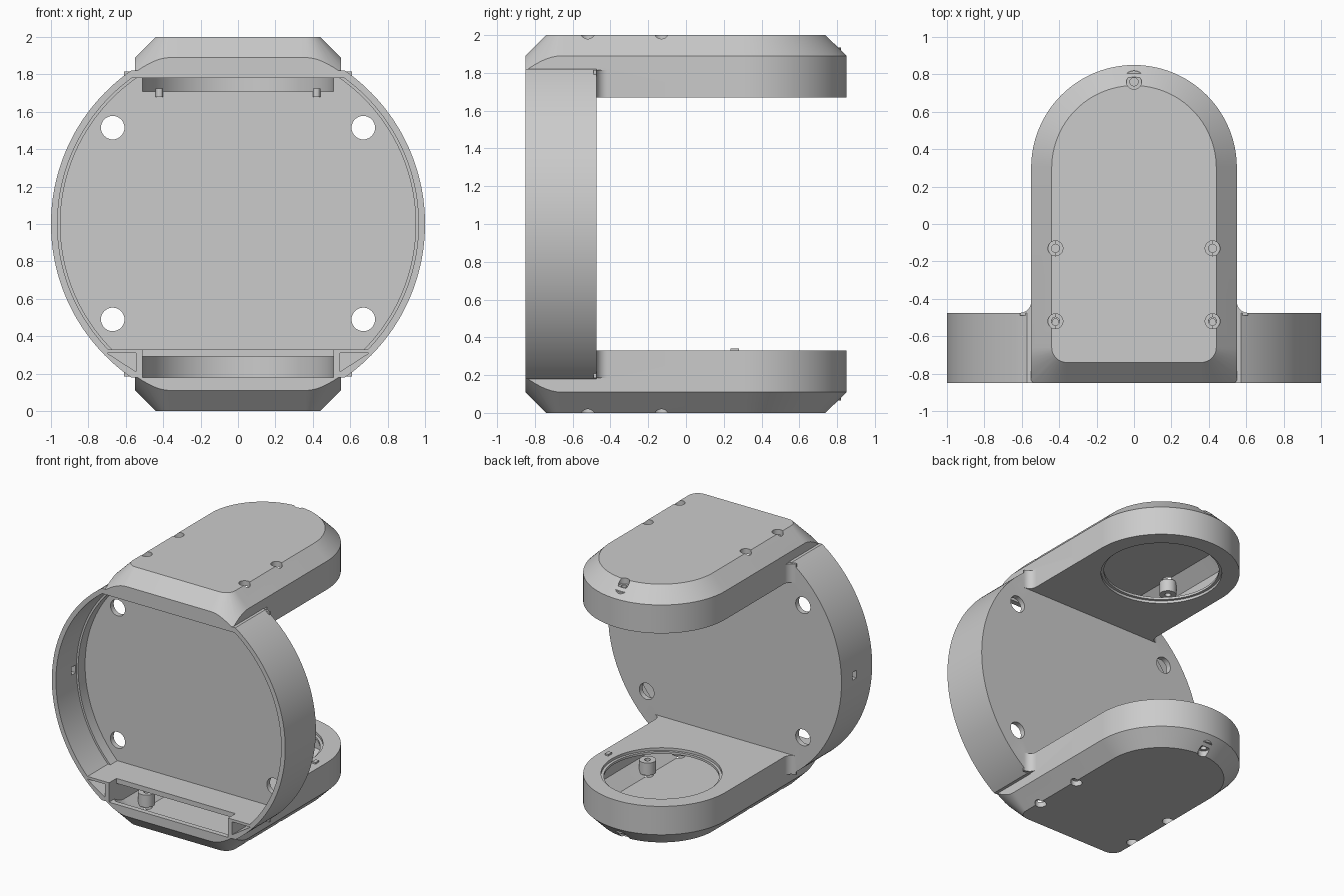
import bpy, bmesh, math
from mathutils import Matrix

cube = bpy.data.objects.get("Cube")
if cube:
    bpy.data.objects.remove(cube, do_unlink=True)

grey = bpy.data.materials.new("light_grey")
grey.use_nodes = True
grey.diffuse_color = (0.6, 0.6, 0.6, 1)
grey.node_tree.nodes["Principled BSDF"].inputs["Base Color"].default_value = (0.6, 0.6, 0.6, 1)


def make(name, bm):
    bmesh.ops.recalc_face_normals(bm, faces=bm.faces)
    me = bpy.data.meshes.new(name)
    bm.to_mesh(me)
    bm.free()
    me.materials.append(grey)
    ob = bpy.data.objects.new(name, me)
    bpy.context.collection.objects.link(ob)
    return ob


def loft(name, loops):
    """Closed solid through matching loops of points."""
    bm = bmesh.new()
    rows = [[bm.verts.new(p) for p in lp] for lp in loops]
    n = len(rows[0])
    for a, b in zip(rows, rows[1:]):
        for i in range(n):
            j = (i + 1) % n
            bm.faces.new((a[i], a[j], b[j], b[i]))
    bm.faces.new(rows[0])
    bm.faces.new(rows[-1])
    return make(name, bm)


def prism_y(name, pts, y0, y1):
    return loft(name, [[(x, y, z) for x, z in pts] for y in (y0, y1)])


def prism_z(name, pts, z0, z1):
    return loft(name, [[(x, y, z) for x, y in pts] for z in (z0, z1)])


def box(name, x0, x1, y0, y1, z0, z1):
    return prism_z(name, [(x0, y0), (x1, y0), (x1, y1), (x0, y1)], z0, z1)


def circle(cx, cy, r, n=32):
    return [(cx + r * math.cos(2 * math.pi * i / n), cy + r * math.sin(2 * math.pi * i / n))
            for i in range(n)]


def clipped_circle(r, z0, z1, n=128):
    """Circle about (0, 1) with flat bottom and top."""
    pts = []
    a0, a1 = math.asin(z0 - 1) / 1 if r == 1 else math.asin((z0 - 1) / r), math.asin((z1 - 1) / r)
    for i in range(n // 2):
        a = a0 + (a1 - a0) * i / (n // 2 - 1)
        pts.append((r * math.cos(a), 1 + r * math.sin(a)))
    return pts + [(-x, z) for x, z in reversed(pts)]


def arm(name, w, yf, r, c, z_base, z_edge, z_top, upper):
    """Round-ended slab with square front corners and a chamfer that rounds them."""
    low, mid, top = [], [], []

    def add(cx, cy, a, d, rad):
        ca, sa = math.cos(a), math.sin(a)
        x, y = cx + ca * d, cy + sa * d
        low.append((x, y, z_base))
        mid.append((x, y, z_edge - (d - rad)))
        top.append((cx + ca * (rad - c), cy + sa * (rad - c), z_top))

    def corner(cx, start):
        for i in range(13):
            a = math.radians(start + 90 * i / 12)
            add(cx, yf + r, a, r / max(abs(math.cos(a)), abs(math.sin(a))), r)

    corner(w - r, -90)
    for i in range(49):
        add(0, 0.3, math.pi * i / 48, w, w)
    corner(r - w, 180)
    loops = [low, mid, top]
    if not upper:
        loops = [[(x, y, 2 - z) for x, y, z in lp] for lp in loops]
    return loft(name, loops)


def boolean(target, tool, op):
    m = target.modifiers.new("cut", 'BOOLEAN')
    m.operation, m.solver, m.object = op, 'EXACT', tool
    bpy.context.view_layer.objects.active = target
    bpy.ops.object.modifier_apply(modifier=m.name)
    bpy.data.objects.remove(tool, do_unlink=True)


def cut(tool):
    boolean(body, tool, 'DIFFERENCE')


def fuse(tool):
    boolean(body, tool, 'UNION')


def span(z0, z1, upper):
    return (z0, z1) if upper else (2 - z1, 2 - z0)


# round housing with the two arms
body = prism_y("round_housing_with_arms", clipped_circle(1, 0.18, 1.82), -0.85, -0.475)
for up in (True, False):
    fuse(arm("arm", 0.55, -0.85, 0.19, 0.11, 1.67, 1.89, 2.0, up))

# concave fillets where the arms meet the housing
for up in (True, False):
    for s in (-1, 1):
        pts = [(0.53, -0.49), (0.61, -0.49)]
        pts += [(0.61 - 0.06 * math.sin(a), -0.415 - 0.06 * math.cos(a))
                for a in [math.pi / 2 * i / 8 for i in range(9)]]
        pts.append((0.53, -0.415))
        fuse(prism_z("fillet", [(s * x, y) for x, y in pts], *span(1.67, 1.815, up)))

# stepped front recess
cut(prism_y("recess", clipped_circle(0.965, 0.33, 1.78), -0.9, -0.60))
cut(prism_y("recess_step", clipped_circle(0.95, 0.33, 1.78), -0.7, -0.515))

# arm cavities and round openings on the inner faces
for up in (True, False):
    cut(arm("cavity", 0.51, -0.81, 0.15, 0.095, 1.708, 1.865, 1.96, up))
    cut(prism_z("opening", circle(0, 0.3, 0.405, 64), *span(1.6, 1.75, up)))
    cut(prism_z("opening_lip", circle(0, 0.3, 0.425, 64), *span(1.6, 1.69, up)))

# front slot, corner pockets and mounting holes
cut(box("front_slot", -0.51, 0.51, -0.9, -0.76, 0.18, 0.345))
for s in (-1, 1):
    cut(prism_y("pocket", [(s * 0.545, 0.31), (s * 0.7, 0.31), (s * 0.545, 0.21)], -0.9, -0.53))
    for z in (0.49, 1.515):
        cut(prism_y("mount_hole", circle(s * 0.67, z, 0.063), -0.6, -0.4))
cut(box("side_port", -1.1, -0.9, -0.66, -0.61, 0.97, 1.03))

# screw posts, then their bores and countersinks
screws = [(s * 0.42, y) for s in (-1, 1) for y in (-0.52, -0.13)] + [(0, 0.76)]
for up in (True, False):
    for x, y in screws:
        fuse(prism_z("post", circle(x, y, 0.06, 24), *span(1.84, 1.935, up)))
        cut(prism_z("countersink", circle(x, y, 0.04, 24), *span(1.955, 2.1, up)))
        cut(prism_z("bore", circle(x, y, 0.022, 16), *span(1.8, 2.1, up)))

body.select_set(True)
bpy.context.view_layer.objects.active = body
bpy.ops.object.shade_smooth_by_angle(angle=math.radians(25))

# locating pegs under the upper arm and the small tab on the lower arm
for name, x in (("left_peg", 0.42), ("right_peg", -0.42)):
    peg = prism_z(name, circle(x, -0.525, 0.02, 16), 1.68, 1.725)
box("lower_arm_tab", 0.47, 0.5, 0.235, 0.28, 0.32, 0.342)
